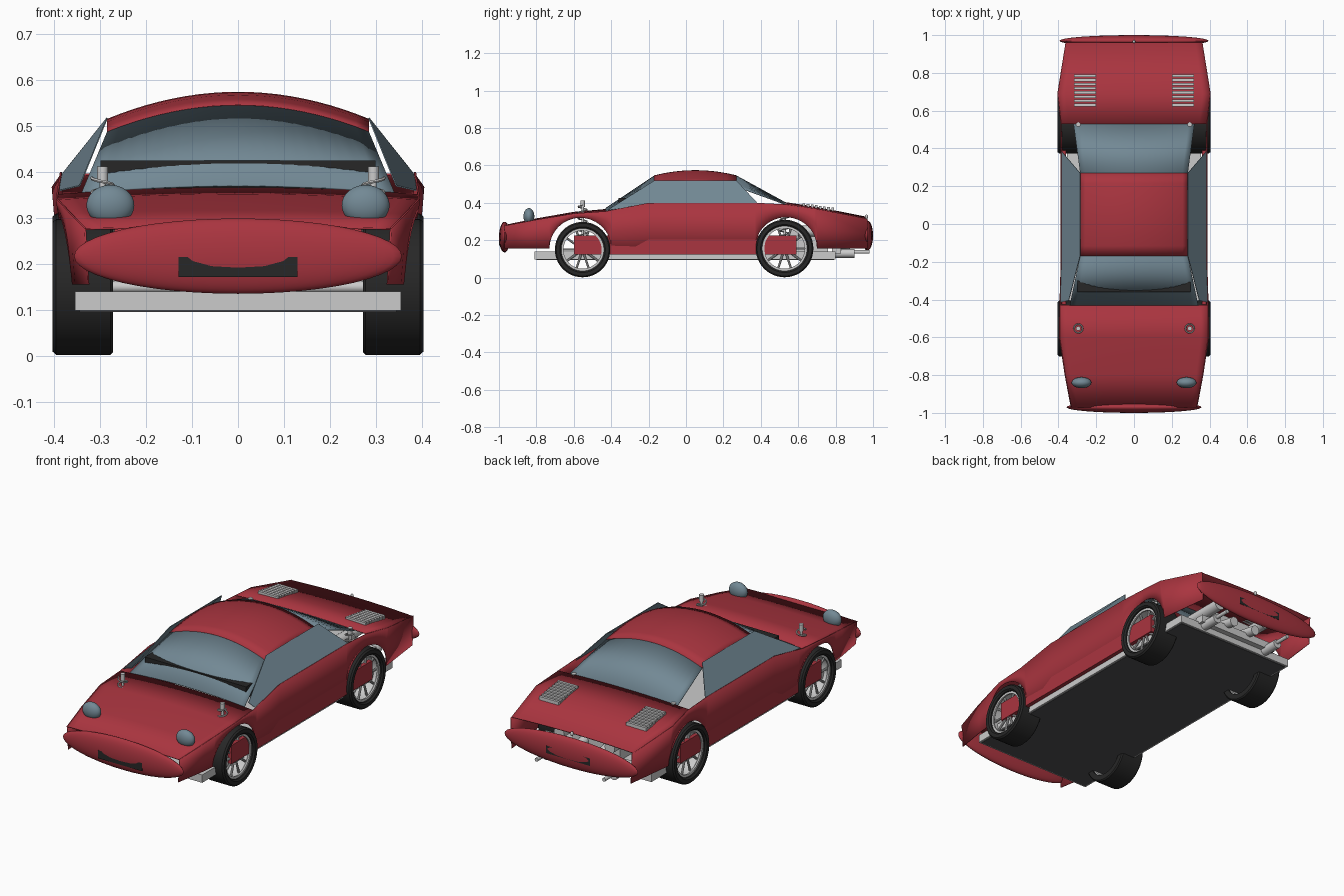
import bpy, bmesh, math
from mathutils import Vector, Matrix

if "Cube" in bpy.data.objects:
    bpy.data.objects.remove(bpy.data.objects["Cube"])


def material(name, rgb):
    m = bpy.data.materials.new(name)
    m.diffuse_color = (*rgb, 1)
    m.use_nodes = True
    m.node_tree.nodes["Principled BSDF"].inputs["Base Color"].default_value = m.diffuse_color
    return m


RED = material("red paint", (0.40, 0.035, 0.05))
GLASS = material("glass", (0.17, 0.25, 0.30))
BLACK = material("black rubber", (0.02, 0.02, 0.02))
DARK = material("dark panel", (0.08, 0.08, 0.085))


def finish(name, bm, mat=None, smooth=True, mirror=False, thick=0):
    if mirror:
        geo = bmesh.ops.duplicate(bm, geom=bm.verts[:] + bm.edges[:] + bm.faces[:])["geom"]
        vs = [g for g in geo if isinstance(g, bmesh.types.BMVert)]
        bmesh.ops.scale(bm, vec=(-1, 1, 1), verts=vs)
    bmesh.ops.recalc_face_normals(bm, faces=bm.faces)
    me = bpy.data.meshes.new(name)
    bm.to_mesh(me)
    bm.free()
    ob = bpy.data.objects.new(name, me)
    bpy.context.collection.objects.link(ob)
    if mat:
        me.materials.append(mat)
    if thick:
        s = ob.modifiers.new("thickness", 'SOLIDIFY')
        s.thickness = thick
        s.offset = 0
    if smooth:
        bpy.ops.object.select_all(action='DESELECT')
        ob.select_set(True)
        bpy.context.view_layer.objects.active = ob
        bpy.ops.object.shade_smooth_by_angle(angle=math.radians(30))
    return ob


def add_box(bm, lo, hi):
    lo, hi = Vector(lo), Vector(hi)
    bmesh.ops.create_cube(bm, size=1, matrix=Matrix.Translation((lo + hi) / 2) @ Matrix.Diagonal((*(hi - lo), 1)))


def box(name, lo, hi, mat=None, mirror=False):
    bm = bmesh.new()
    add_box(bm, lo, hi)
    return finish(name, bm, mat, False, mirror)


def add_rod(bm, a, b, r, seg=16):
    a, b = Vector(a), Vector(b)
    rot = (b - a).to_track_quat('Z', 'Y').to_matrix().to_4x4()
    bmesh.ops.create_cone(bm, cap_ends=True, segments=seg, radius1=r, radius2=r, depth=(b - a).length,
                          matrix=Matrix.Translation((a + b) / 2) @ rot)


def ball(name, c, radii, mat=None, mirror=False):
    bm = bmesh.new()
    bmesh.ops.create_uvsphere(bm, u_segments=40, v_segments=24, radius=1,
                              matrix=Matrix.Translation(c) @ Matrix.Diagonal((*radii, 1)))
    return finish(name, bm, mat, True, mirror)


def skin(bm, rows):
    grid = [[bm.verts.new(p) for p in row] for row in rows]
    for r, s in zip(grid, grid[1:]):
        for i in range(len(r) - 1):
            bm.faces.new((r[i], r[i + 1], s[i + 1], s[i]))


def arched_sheet(name, rows, mat):
    # each row: y, half width, centre height, drop at the edges
    us = [i / 10 - 1 for i in range(21)]
    bm = bmesh.new()
    skin(bm, [[(u * w, y, z - d * u * u) for u in us] for y, w, z, d in rows])
    return finish(name, bm, mat, thick=0.004)


def lathe_x(bm, profile, centre, seg=48):
    # closed (x, radius) profile spun round the wheel axle
    rows = []
    for x, r in profile + profile[:1]:
        rows.append([(centre[0] + x, centre[1] + r * math.cos(2 * math.pi * k / seg),
                      centre[2] + r * math.sin(2 * math.pi * k / seg)) for k in range(seg + 1)])
    skin(bm, rows)
    bmesh.ops.remove_doubles(bm, verts=bm.verts, dist=1e-5)


# upper body sheets and glass
arched_sheet("hood", [(-.43, .393, .365, .015), (-.6, .393, .35, .012), (-.8, .365, .315, .008),
                      (-.97, .332, .28, .004)], RED)
arched_sheet("rear_deck", [(.53, .385, .402, .01), (.69, .403, .378, .01), (.96, .36, .325, .01)], RED)
roof_rows = []
for i in range(9):
    t = i / 4 - 1
    roof_rows.append((.05 + .22 * t, .285, .573 - .028 * t * t, .059))
arched_sheet("roof", roof_rows, RED)
arched_sheet("windshield", [(-.17, .285, .544, .058), (-.43, .34, .37, .015)], GLASS)
arched_sheet("rear_window", [(.27, .285, .544, .058), (.53, .32, .402, .01)], GLASS)
bm = bmesh.new()
bm.faces.new([bm.verts.new(p) for p in ((.285, -.17, .518), (.285, .27, .518), (.383, .385, .395),
                                        (.385, -.2, .392), (.388, -.415, .36), (.345, -.405, .37))])
finish("side_windows", bm, GLASS, False, True, .003)

# side panels with round wheel arches
KEYS = [(-.97, .278, .333, .325), (-.8, .31, .365, .352), (-.6, .343, .395, .37), (-.43, .355, .393, .378),
        (-.2, .4, .386, .378), (.38, .4, .386, .378), (.53, .392, .387, .38), (.69, .368, .404, .385),
        (.97, .314, .359, .352)]
ARCHES = [(-.565, .155), (.535, .158)]


def along(y):
    for a, b in zip(KEYS, KEYS[1:]):
        if y <= b[0]:
            t = (y - a[0]) / (b[0] - a[0])
            return [p + (q - p) * t for p, q in zip(a, b)]
    return KEYS[-1]


def panel_bottom(y):
    base = .155 if abs(y) > .6 else .127
    for c, z in ARCHES:
        if abs(y - c) < .165:
            base = max(base, z + math.sqrt(.165 ** 2 - (y - c) ** 2))
    return base


ys = [k[0] for k in KEYS]
for c, z in ARCHES:
    ys += [c - .165 * math.cos(math.pi * k / 24) for k in range(25)]
    ys += [c - .1655, c + .1655]
rows = []
for y in sorted(set(ys)):
    _, top, xt, xb = along(y)
    low = min(panel_bottom(y), top - .012)
    xl = xb + (xt - xb) * (low - .14) / (top - .14)
    rows.append([(xt, y, top), ((xt + xl) / 2, y, (top + low) / 2), (xl, y, low)])
bm = bmesh.new()
skin(bm, rows)
finish("side_panels", bm, RED, True, True, .004)
box("sills", (.36, -.6, .125), (.382, .59, .225), RED, True)

# bumpers, grilles and lamps
ball("front_bumper", (0, -.97, .217), (.357, .03, .082), RED)
ball("rear_bumper", (0, .97, .225), (.395, .03, .08), RED)
box("front_grille", (-.13, -.9985, .172), (.13, -.96, .215), BLACK)
box("rear_grille", (-.13, .96, .2), (.13, .9985, .24), BLACK)
ball("headlights", (.278, -.84, .328), (.052, .029, .044), GLASS, True)
ball("tail_lamp", (0, .965, .325), (.008, .008, .012))

# dashboard, chassis and floor
box("dashboard", (-.3, -.36, .36), (.3, -.255, .425), BLACK)
box("chassis", (-.355, -.81, .098), (.355, .8, .14))
box("floor_pan", (-.345, -.8, .095), (.345, .79, .099), DARK)

# rear louvres
bm = bmesh.new()
for k in range(8):
    y = .63 + k * .022
    z = .39 - (y - .6) * .15
    add_box(bm, (.2, y - .007, z - .006), (.318, y + .007, z + .012))
finish("rear_louvres", bm, None, False, True)

# engine, mufflers and tail pipes
bm = bmesh.new()
add_box(bm, (-.14, .55, .14), (.14, .76, .27))
add_box(bm, (-.24, .78, .13), (.24, .83, .17))
for s in (-1, 1):
    add_rod(bm, (s * .15, .6, .25), (s * .15, .86, .25), .03)
    add_rod(bm, (s * .2, .78, .13), (s * .2, .9, .13), .024)
    add_rod(bm, (s * .2, .88, .138), (s * .2, .98, .138), .01)
    add_rod(bm, (s * .07, .72, .2), (s * .07, .88, .17), .025)
finish("engine_and_exhaust", bm)

# wheels with hollow tyres, spokes, axles and coil springs
for label, y, r, top in (("front", -.553, .148, .412), ("rear", .527, .154, .402)):
    c = (.338, y, r + .002)
    bm = bmesh.new()
    lathe_x(bm, [(-.066, r - .006), (-.06, r), (.058, r), (.066, r - .007), (.066, r - .026), (.058, r - .034),
                 (-.066, r - .034)], c)
    finish(label + "_tyres", bm, BLACK, True, True)

    bm = bmesh.new()
    lathe_x(bm, [(-.055, r - .034), (.05, r - .034), (.05, r - .046), (.042, r - .046), (.035, r - .039),
                 (-.055, r - .039)], c)
    for k in range(10):
        a = 2 * math.pi * k / 10
        d = Vector((0, math.cos(a), math.sin(a)))
        p = Vector(c) + Vector((.03, 0, 0))
        add_rod(bm, p + d * .02, p + d * (r - .038), .006, 8)
    add_rod(bm, (.34, y, c[2]), (.38, y, c[2]), .026, 24)
    finish(label + "_rims", bm, None, True, True)

    bm = bmesh.new()
    add_rod(bm, (-.35, y, c[2]), (.35, y, c[2]), .013)
    finish(label + "_axle", bm)

    bm = bmesh.new()
    add_rod(bm, (.295, y, .15), (.295, y, top - .035), .007)
    add_rod(bm, (.295, y, top - .035), (.295, y, top), .012)
    n = 96
    coil = []
    for k in range(n + 1):
        a = 2 * math.pi * 6 * k / n
        ring = Vector((math.cos(a), math.sin(a), 0))
        mid = Vector((.295, y, .2 + (top - .225) * k / n)) + ring * .023
        coil.append([mid + ring * .004 * math.cos(b) + Vector((0, 0, .004 * math.sin(b)))
                     for b in [2 * math.pi * j / 6 for j in range(7)]])
    skin(bm, coil)
    finish(label + "_springs", bm, None, True, True)
